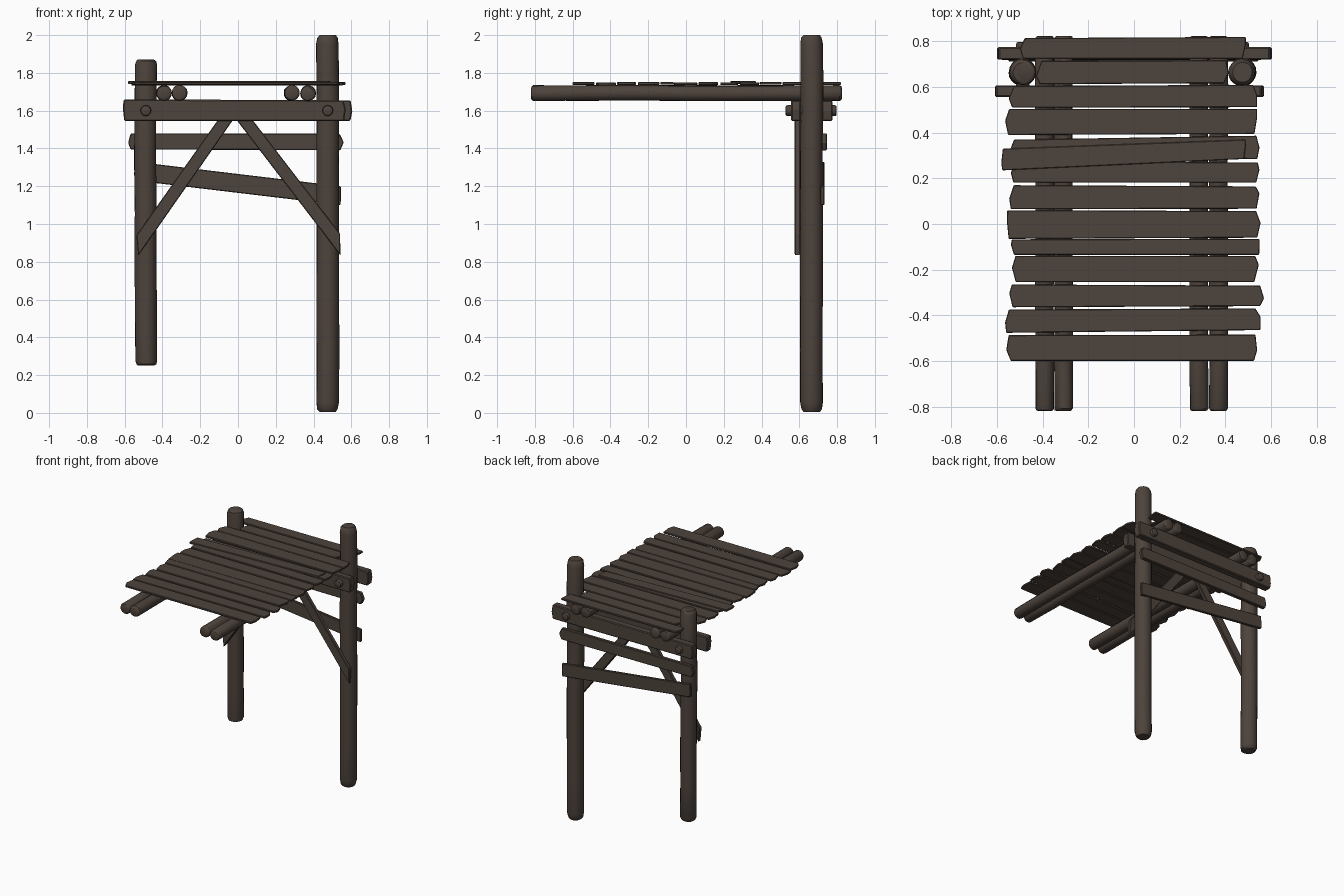
import bpy, bmesh, math, random
from mathutils import Vector, Matrix

if "Cube" in bpy.data.objects:
    bpy.data.objects.remove(bpy.data.objects["Cube"])

random.seed(7)
wood = bpy.data.materials.new("dark_brown_wood")
wood.diffuse_color = (0.075, 0.056, 0.045, 1)
wood.use_nodes = True
wood.node_tree.nodes["Principled BSDF"].inputs["Base Color"].default_value = wood.diffuse_color


def finish(name, bm, bevel=0.0, smooth=True):
    bmesh.ops.recalc_face_normals(bm, faces=bm.faces[:])
    me = bpy.data.meshes.new(name)
    bm.to_mesh(me)
    bm.free()
    me.materials.append(wood)
    ob = bpy.data.objects.new(name, me)
    bpy.context.collection.objects.link(ob)
    if bevel:
        m = ob.modifiers.new("worn_edges", 'BEVEL')
        m.width, m.segments, m.limit_method = bevel, 1, 'ANGLE'
    if smooth:
        bpy.ops.object.select_all(action='DESELECT')
        ob.select_set(True)
        bpy.context.view_layer.objects.active = ob
        bpy.ops.object.shade_smooth_by_angle(angle=math.radians(35))
    return ob


def log(name, start, end, r, chamfer, sides=16, wobble=0.003):
    """Round log between two points with worn ends and a slightly uneven girth."""
    a, b = Vector(start), Vector(end)
    d = b - a
    length = d.length
    rot = Vector((0, 0, 1)).rotation_difference(d).to_matrix()
    rings = [(0, r * 0.72), (chamfer * 0.3, r * 0.9), (chamfer, r)]
    rings += [(length * k / 6, r) for k in range(1, 6)]
    rings += [(length - chamfer, r), (length - chamfer * 0.3, r * 0.9), (length, r * 0.72)]
    bm = bmesh.new()
    loops = []
    for i, (h, rad) in enumerate(rings):
        inner = 0 < i < len(rings) - 1
        dx, dy = [random.uniform(-wobble, wobble) if inner else 0 for _ in "xy"]
        loop = []
        for s in range(sides):
            t = 2 * math.pi * s / sides
            rr = rad + random.uniform(-wobble, wobble) * 0.4
            loop.append(bm.verts.new(a + rot @ Vector((rr * math.cos(t) + dx, rr * math.sin(t) + dy, h))))
        loops.append(loop)
    for lo, hi in zip(loops, loops[1:]):
        for s in range(sides):
            n = (s + 1) % sides
            bm.faces.new((lo[s], lo[n], hi[n], hi[s]))
    bm.faces.new(loops[0][::-1])
    bm.faces.new(loops[-1])
    return finish(name, bm)


def board(name, outline, lo, hi, axis, bevel=0.004):
    """Extrude a flat outline: axis 'z' uses (x, y) points, axis 'y' uses (x, z)."""
    bm = bmesh.new()
    place = (lambda p, h: (p[0], p[1], h)) if axis == 'z' else (lambda p, h: (p[0], h, p[1]))
    bot = [bm.verts.new(place(p, lo)) for p in outline]
    top = [bm.verts.new(place(p, hi)) for p in outline]
    bm.faces.new(bot[::-1])
    bm.faces.new(top)
    n = len(outline)
    for i in range(n):
        j = (i + 1) % n
        bm.faces.new((bot[i], bot[j], top[j], top[i]))
    return finish(name, bm, bevel, smooth=False)


def rough(x0, x1, l0, l1, r0, r1, j=0.012):
    """Long board outline with ragged ends: left edge l0..l1, right edge r0..r1."""
    q = lambda: random.uniform(0, j)
    return [(x0 + q(), l0), (x1 - q(), r0), (x1, r0 + (r1 - r0) * random.uniform(.3, .7)),
            (x1 - q(), r1), (x0 + q(), l1), (x0, l0 + (l1 - l0) * random.uniform(.3, .7))]


# Upright posts
log("left_post", (-0.488, 0.665, 0.25), (-0.488, 0.665, 1.87), 0.058, 0.025, 20)
log("right_post", (0.475, 0.665, 0.005), (0.475, 0.665, 2.0), 0.06, 0.05, 20)

# Long roof poles in pairs
for i, x in enumerate((-0.392, -0.309, 0.284, 0.371)):
    log(f"roof_pole_{i + 1}", (x, -0.82, 1.693), (x, 0.825, 1.693), 0.041, 0.012, 14, 0.002)

# Cross beams clamping the posts
board("front_cross_beam", rough(-0.61, 0.57, 1.545, 1.66, 1.545, 1.655), 0.557, 0.608, 'y', 0.006)
board("back_cross_beam", rough(-0.60, 0.605, 1.548, 1.655, 1.545, 1.655), 0.72, 0.775, 'y', 0.006)

# Bolts through beams and posts
for side, x in (("left", -0.488), ("right", 0.475)):
    log(f"{side}_bolt", (x, 0.527, 1.6), (x, 0.798, 1.6), 0.029, 0.01, 12, 0)

# Diagonal braces in front of the posts
board("left_brace", [(-0.528, 0.832), (-0.02, 1.56), (-0.10, 1.56), (-0.538, 0.94)], 0.575, 0.605, 'y')
board("right_brace", [(0.543, 0.832), (0.54, 0.95), (0.07, 1.56), (-0.015, 1.56)], 0.575, 0.605, 'y')

# Boards nailed to the back
board("upper_back_board", rough(-0.582, 0.56, 1.395, 1.48, 1.39, 1.478, 0.025), 0.718, 0.746, 'y')
board("slanted_back_board", rough(-0.55, 0.545, 1.23, 1.33, 1.10, 1.20), 0.712, 0.732, 'y')

# Roof planks: x start, x end, left y range, right y range
planks = [
    (-0.50, 0.49, 0.725, 0.815, 0.725, 0.82), (-0.43, 0.415, 0.613, 0.715, 0.617, 0.717),
    (-0.55, 0.54, 0.51, 0.605, 0.512, 0.61), (-0.565, 0.54, 0.39, 0.505, 0.395, 0.505),
    (-0.545, 0.55, 0.29, 0.37, 0.285, 0.387), (-0.54, 0.55, 0.182, 0.275, 0.182, 0.27),
    (-0.547, 0.55, 0.065, 0.17, 0.067, 0.165), (-0.557, 0.555, -0.065, 0.06, -0.06, 0.057),
    (-0.54, 0.55, -0.135, -0.067, -0.135, -0.065), (-0.535, 0.547, -0.255, -0.14, -0.255, -0.14),
    (-0.547, 0.57, -0.365, -0.265, -0.36, -0.27), (-0.565, 0.555, -0.477, -0.375, -0.465, -0.37),
    (-0.56, 0.54, -0.60, -0.487, -0.60, -0.485)]
for i, p in enumerate(planks):
    z = 1.733 + random.uniform(0, 0.005)
    board(f"roof_plank_{i + 1}", rough(*p, 0.025), z, z + 0.015, 'z', 0.003)

# Loose plank lying askew on the roof
board("loose_plank", rough(-0.582, 0.49, 0.235, 0.33, 0.285, 0.37), 1.741, 1.757, 'z', 0.003)
